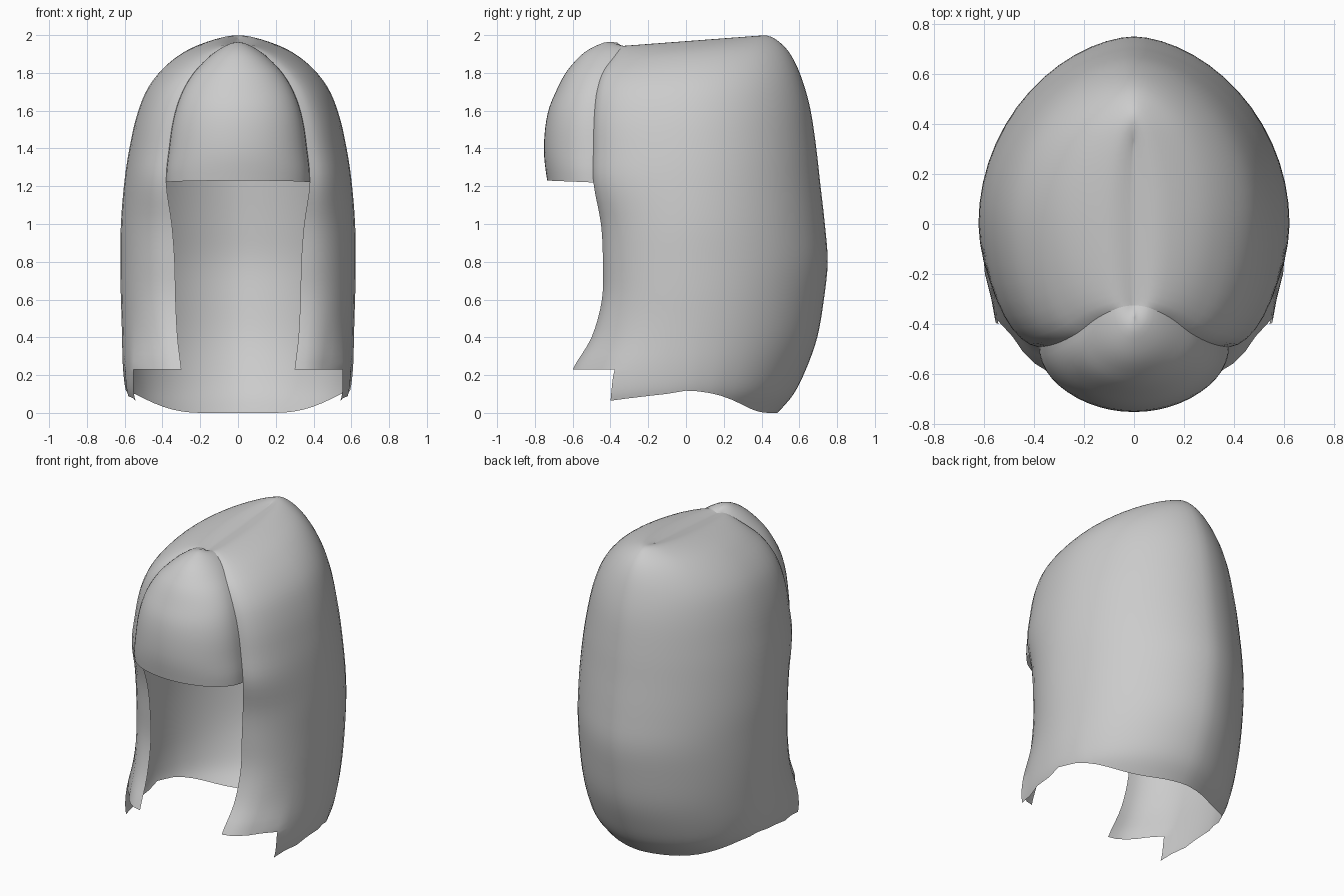
import bpy, bmesh, math

if "Cube" in bpy.data.objects:
    bpy.data.objects.remove(bpy.data.objects["Cube"])

hair_mat = bpy.data.materials.new("light grey")
hair_mat.diffuse_color = (0.6, 0.6, 0.6, 1)
hair_mat.use_nodes = True
hair_mat.node_tree.nodes["Principled BSDF"].inputs["Base Color"].default_value = hair_mat.diffuse_color


def sample(table, t):
    """Smooth interpolation along the rows of a table."""
    n = len(table) - 1
    i = min(int(t), n - 1)
    f = t - i
    a, b, c, d = (table[min(max(k, 0), n)] for k in (i - 1, i, i + 1, i + 2))
    return [0.5 * (2 * q + (r - p) * f + (2 * p - 5 * q + 4 * r - s) * f * f
                   + (3 * q - p - 3 * r + s) * f ** 3) for p, q, r, s in zip(a, b, c, d)]


def build_half(name, rows, cols, point, keep=lambda i, j: True):
    """Grid surface for the right half, mirrored to the left."""
    bm = bmesh.new()
    grid = [[bm.verts.new(point(i, j)) for j in range(cols)] for i in range(rows)]
    for i in range(rows - 1):
        for j in range(cols - 1):
            if keep(i, j):
                bm.faces.new((grid[i][j], grid[i][j + 1], grid[i + 1][j + 1], grid[i + 1][j]))
    bmesh.ops.remove_doubles(bm, verts=bm.verts, dist=0.0005)
    bmesh.ops.delete(bm, geom=[v for v in bm.verts if not v.link_faces], context='VERTS')
    me = bpy.data.meshes.new(name)
    bm.to_mesh(me)
    bm.free()
    me.materials.append(hair_mat)
    ob = bpy.data.objects.new(name, me)
    bpy.context.collection.objects.link(ob)
    mod = ob.modifiers.new("mirror", 'MIRROR')
    mod.use_clip = True
    mod.merge_threshold = 0.001
    bpy.context.view_layer.objects.active = ob
    ob.select_set(True)
    bpy.ops.object.shade_smooth_by_angle(angle=math.radians(50))
    ob.select_set(False)
    return ob


# Main hair: height, half width, front edge x, front edge y, back y
SHELL = [
    (0.00, .50, .28, -.64, .485), (0.10, .565, .29, -.63, .57), (0.23, .595, .30, -.60, .635),
    (0.40, .61, .32, -.50, .695), (0.60, .62, .33, -.445, .73), (0.80, .622, .335, -.44, .75),
    (1.00, .62, .35, -.45, .735), (1.22, .602, .38, -.49, .71), (1.40, .575, .365, -.49, .69),
    (1.60, .53, .335, -.485, .66), (1.75, .47, .29, -.47, .62), (1.87, .375, .225, -.435, .57),
    (1.95, .26, .145, -.375, .51), (1.997, .11, .06, -.335, .43), (1.985, 0, 0, -.325, .32),
]
STEP = 4       # rows per table entry
FRONT = 9      # columns from front edge to side
BACK = 14      # columns from side to back centre
SLIT = 5       # column where the front lock separates


def hem(j):
    """Height of the lower hem for a column."""
    k = (j - FRONT) / BACK
    if k < 0:
        return 0.11 + 0.09 * (j - FRONT) / FRONT
    return 0.115 * (0.5 + 0.5 * math.cos(math.pi * min(1, k / 0.72)))


def crown_drop(y, z):
    """The crown slopes down toward the front."""
    return 0.075 * max(0, 0.4 - y) * min(1, max(0, (z - 1.5) / 0.4))


def shell_point(i, j):
    t = i / STEP
    if t < 2:
        t = 2 - (2 - t) * (2 - max(0, hem(j)) * 10) / 2
    z, w, xf, yf, b = sample(SHELL, t)
    if j <= FRONT:
        s = j / FRONT
        a = s * math.pi / 2
        m = 0.93     # roundness of the front corner
        x = xf + (w - xf) * (m * math.sin(a) + (1 - m) * s)
        y = yf * (m * math.cos(a) + (1 - m) * (1 - s))
    else:
        a = (j - FRONT) / BACK * math.pi / 2
        x = w * math.cos(a) ** 1.15
        y = b * math.sin(a)
        if j == FRONT + BACK:
            x = 0
    # flared, slightly rippled side locks near the hem
    if z < 0.55 and SLIT <= j <= FRONT + 2:
        fall = ((0.55 - z) / 0.47) ** 1.6
        fade = 1 - (j - SLIT) / (FRONT + 2 - SLIT)
        x += fall * (0.05 * fade + (0.008 if j % 2 else -0.003))
    z -= crown_drop(y, z)
    return max(x, 0), y, z


build_half("main_hair", STEP * (len(SHELL) - 1) + 1, FRONT + BACK + 1, shell_point,
           lambda i, j: not (j < SLIT and i < 2 * STEP))

# Fringe: bulges forward from the front edge of the main hair
# forward bulge and centre lift for each matching table row
BULGE = [(.245, .01), (.262, 0), (.248, 0), (.215, 0), (.19, 0.005),
         (.165, 0.015), (.10, 0.018), (.04, 0.03)]
FIRST = len(SHELL) - len(BULGE)
FCOLS = 12


def fringe_point(i, j):
    t = i / STEP
    z, w, xb, yb, b = sample(SHELL, t + FIRST)
    bulge, lift = sample(BULGE, t)
    a = j / FCOLS * math.pi / 2
    z -= crown_drop(yb, z)
    return (max(0, xb * math.sin(a)), yb - bulge * math.cos(a),
            z + lift * math.cos(a))


build_half("fringe", STEP * (len(BULGE) - 1) + 1, FCOLS + 1, fringe_point)
